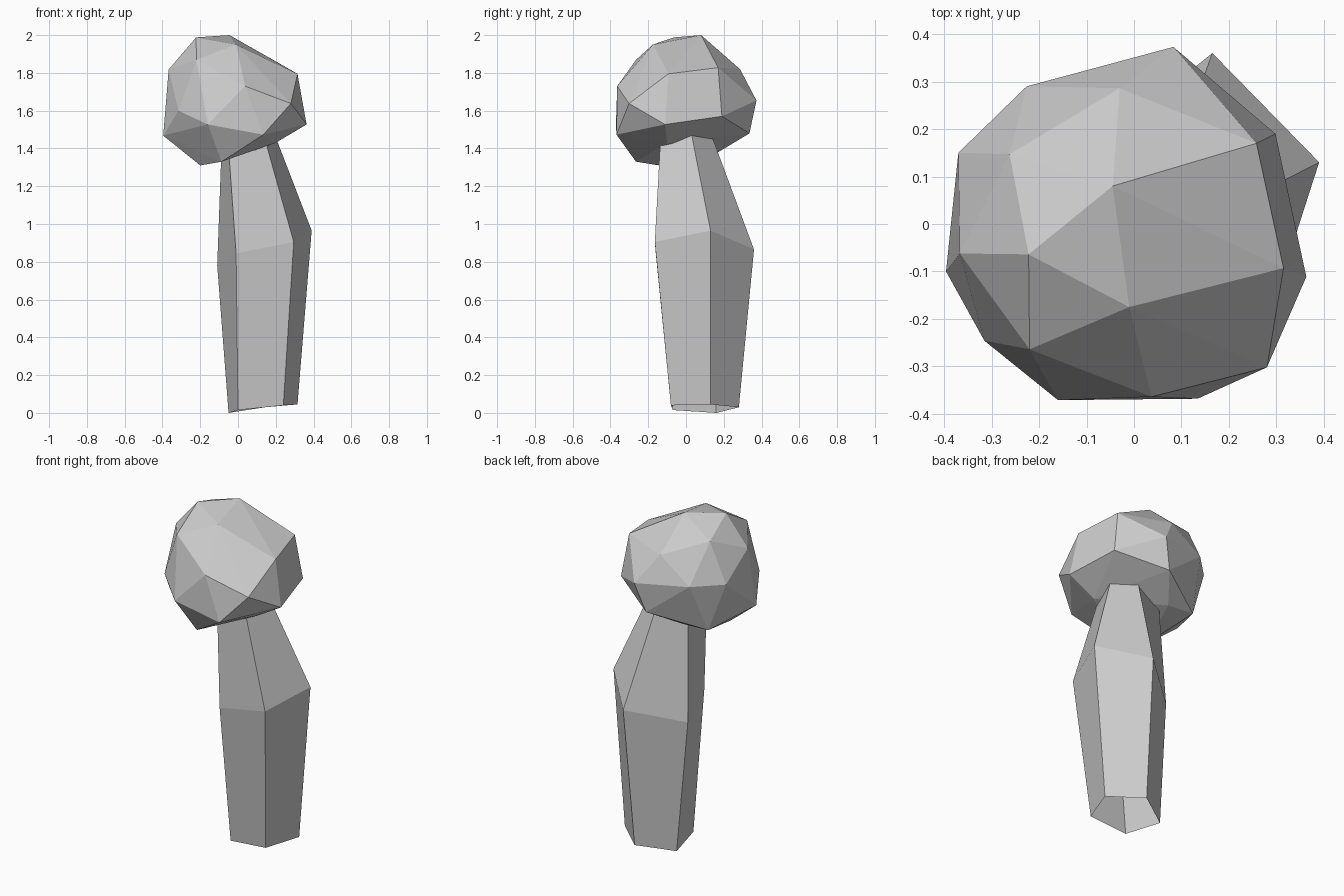
import bpy
import bmesh
from mathutils import Vector

# Remove the default object
default = bpy.data.objects.get("Cube")
if default:
    bpy.data.objects.remove(default, do_unlink=True)


def make_material(name, colour):
    material = bpy.data.materials.new(name)
    material.use_nodes = True
    material.diffuse_color = colour
    shader = material.node_tree.nodes["Principled BSDF"]
    shader.inputs["Base Color"].default_value = colour
    return material


def finish(name, bm, material):
    """Turn a bmesh into a flat shaded object."""
    bmesh.ops.recalc_face_normals(bm, faces=bm.faces)
    mesh = bpy.data.meshes.new(name)
    bm.to_mesh(mesh)
    bm.free()
    mesh.materials.append(material)
    obj = bpy.data.objects.new(name, mesh)
    bpy.context.collection.objects.link(obj)
    return obj


def faceted_rock(name, corners, material):
    """Wrap a convex faceted skin around the given corners."""
    bm = bmesh.new()
    for corner in corners:
        bm.verts.new(corner)
    result = bmesh.ops.convex_hull(bm, input=bm.verts)
    unused = {v for v in result["geom_interior"] + result["geom_unused"]
              if isinstance(v, bmesh.types.BMVert)}
    bmesh.ops.delete(bm, geom=list(unused), context="VERTS")
    return finish(name, bm, material)


def lofted_stem(name, rings, material):
    """Join neighbouring rings with side walls; both ends stay open."""
    bm = bmesh.new()
    loops = [[bm.verts.new(point) for point in ring] for ring in rings]
    sides = len(rings[0])
    for lower, upper in zip(loops, loops[1:]):
        for i in range(sides):
            j = (i + 1) % sides
            bm.faces.new((lower[i], lower[j], upper[j], upper[i]))
    return finish(name, bm, material)


grey = make_material("plain_grey", (0.6, 0.6, 0.6, 1))

# Five sided stem: tilted foot, wide waist, narrow neck
foot = [(.24, -.08, .04), (0, -.07, .015), (-.05, .16, 0), (.145, .28, .03), (.315, .13, .045)]
waist = [(.295, -.165, .905), (-.01, -.16, .845), (-.11, .14, .78), (.165, .36, .865), (.39, .13, .965)]
neck = [(.156, -.138, 1.4), (-.045, -.13, 1.33), (-.09, .11, 1.33), (.095, .165, 1.39), (.215, .04, 1.42)]
# The neck tapers on a little inside the cap
tip = [Vector(a).lerp(Vector(b), 1.15) for a, b in zip(waist, neck)]
lofted_stem("stem", [foot, waist, tip], grey)

# Rough boulder shaped cap, from the crown down to the underside
crown = [(-.045, .08, 2), (-.222, -.064, 1.988), (-.01, -.175, 1.95), (-.262, .147, 1.91), (-.22, -.264, 1.87)]
shoulder = [(.258, .17, 1.828), (-.03, .286, 1.82), (-.367, -.062, 1.818), (.315, -.093, 1.795),
            (.037, -.364, 1.73)]
girth = [(-.37, .15, 1.68), (-.226, .29, 1.68), (.083, .373, 1.654), (.28, -.302, 1.638),
         (-.315, -.246, 1.6), (.298, .19, 1.57)]
brim = [(.363, -.111, 1.527), (-.16, -.371, 1.527), (.134, -.368, 1.473), (-.396, -.1, 1.468),
        (.03, .336, 1.48)]
underside = [(.2, -.1, 1.43), (-.27, .175, 1.39), (-.1, .17, 1.38), (-.087, -.265, 1.33), (-.2, -.14, 1.31)]
faceted_rock("cap", crown + shoulder + girth + brim + underside, grey)
